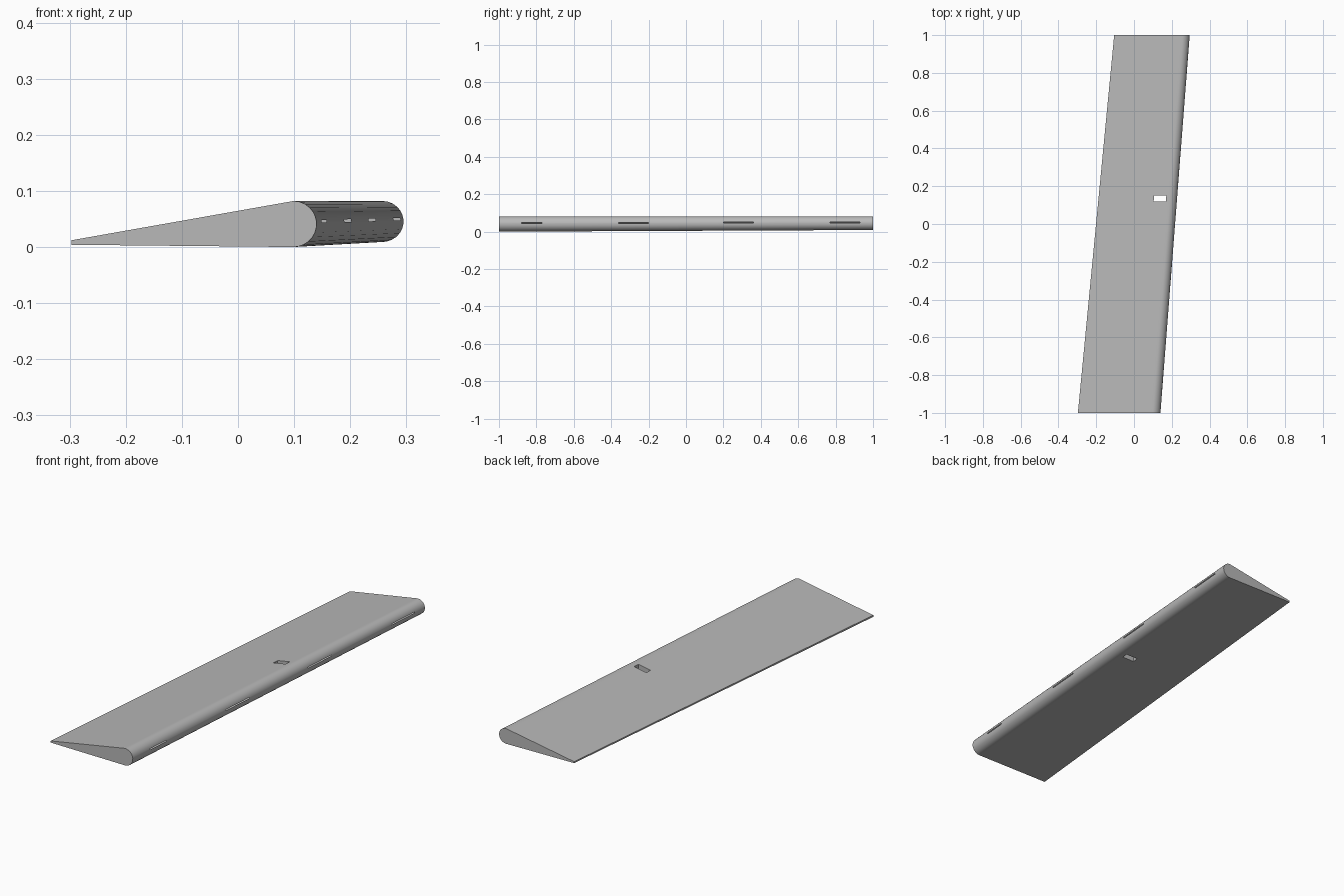
import bpy, bmesh
from math import sin, cos, radians

cube = bpy.data.objects.get("Cube")
if cube:
    bpy.data.objects.remove(cube, do_unlink=True)

grey = bpy.data.materials.new("wing_grey")
grey.use_nodes = True
colour = (0.48, 0.48, 0.48, 1)
grey.diffuse_color = colour
grey.node_tree.nodes["Principled BSDF"].inputs["Base Color"].default_value = colour

# Wing section: nose tip at x = 0, top at z = 0, blunt thin tail at -CHORD
R, CHORD = 0.041, 0.437
TAIL_TOP, TAIL_LOW = -0.070, -0.078
HOLE_X = (-0.061, -0.129)
NOSE = [90, 75, 60, 45, 32, 20, 10, 3, -10, -22, -35, -50, -65, -78, -90]
SLOT_I = NOSE.index(10)


def skin_point(x, z_nose, z_tail):
    f = (-x - R) / (CHORD - R)
    return x, z_nose + (z_tail - z_nose) * f


profile = [(R * cos(radians(a)) - R, R * sin(radians(a)) - R) for a in NOSE]
LOW_I = len(profile)
profile += [skin_point(x, -2 * R, TAIL_LOW) for x in HOLE_X]
profile += [(-CHORD, TAIL_LOW), (-CHORD, TAIL_TOP)]
TOP_I = len(profile)
profile += [skin_point(x, 0, TAIL_TOP) for x in reversed(HOLE_X)]
N = len(profile)

# Spanwise openings
SLOTS = [(-0.88, -0.77), (-0.36, -0.20), (0.20, 0.36), (0.77, 0.93)]
HOLE = (0.12, 0.15)
SEAM = -0.04


def ring(bm, y):
    """Swept and tapered section at position y."""
    t = (y + 1) / 2
    nose, sx, sz = 0.14 + 0.155 * t, 1 - 0.085 * t, 1 - 0.11 * t
    return [bm.verts.new((nose + x * sx, y, 0.082 + z * sz)) for x, z in profile]


def wing_half(name, y0, y1):
    bm = bmesh.new()
    cuts = {y for span in SLOTS + [HOLE] for y in span if y0 < y < y1}
    ys = sorted(cuts | {y0, y1})
    rings = [ring(bm, y) for y in ys]
    for j in range(len(ys) - 1):
        a, b = rings[j], rings[j + 1]
        span = (ys[j], ys[j + 1])
        for i in range(N):
            k = (i + 1) % N
            # leave the nose slots and the cable hole open
            if span in SLOTS and i == SLOT_I:
                continue
            if span == HOLE and i in (LOW_I, TOP_I):
                continue
            bm.faces.new((a[i], a[k], b[k], b[i]))
        if span == HOLE:
            # inner walls of the through hole
            low = [a[LOW_I], a[LOW_I + 1], b[LOW_I + 1], b[LOW_I]]
            top = [a[TOP_I + 1], a[TOP_I], b[TOP_I], b[TOP_I + 1]]
            for i in range(4):
                k = (i + 1) % 4
                bm.faces.new((low[i], low[k], top[k], top[i]))
    # outer end cap
    bm.faces.new(rings[0] if y0 == -1 else rings[-1])
    bmesh.ops.recalc_face_normals(bm, faces=bm.faces)
    mesh = bpy.data.meshes.new(name)
    bm.to_mesh(mesh)
    bm.free()
    mesh.materials.append(grey)
    obj = bpy.data.objects.new(name, mesh)
    bpy.context.collection.objects.link(obj)
    bpy.ops.object.select_all(action='DESELECT')
    obj.select_set(True)
    bpy.context.view_layer.objects.active = obj
    bpy.ops.object.shade_smooth_by_angle(angle=radians(30))


wing_half("front_wing_half", -1, SEAM)
wing_half("rear_wing_half", SEAM, 1)
